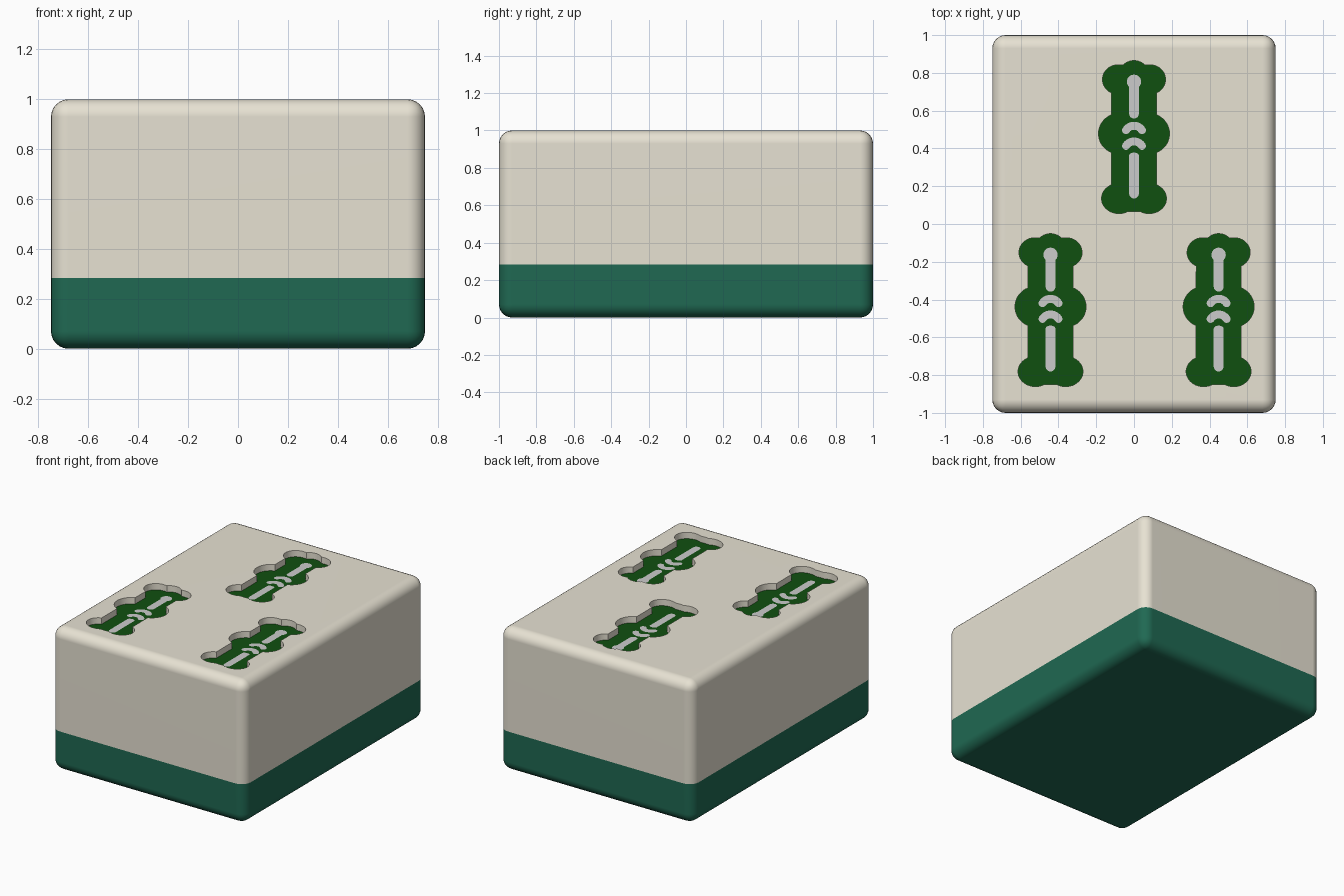
import bpy, bmesh
from math import cos, sin, radians
from mathutils import Vector

if "Cube" in bpy.data.objects:
    bpy.data.objects.remove(bpy.data.objects["Cube"])

FLOOR = 0.955          # height of the engraved floor
SPOTS = [(0, 0.46), (-0.442, -0.456), (0.448, -0.456)]


def material(name, rgb):
    m = bpy.data.materials.new(name)
    m.diffuse_color = (*rgb, 1)
    m.use_nodes = True
    m.node_tree.nodes["Principled BSDF"].inputs["Base Color"].default_value = m.diffuse_color
    return m


def add_object(name, bm, *mats):
    me = bpy.data.meshes.new(name)
    bm.to_mesh(me)
    bm.free()
    for m in mats:
        me.materials.append(m)
    ob = bpy.data.objects.new(name, me)
    bpy.context.collection.objects.link(ob)
    return ob


def arc(cx, cy, rx, ry, a0, a1, n=10):
    angles = [radians(a0 + (a1 - a0) * i / n) for i in range(n + 1)]
    return [(cx + rx * cos(a), cy + ry * sin(a)) for a in angles]


def flat(bm, outline, centre, z):
    return bm.faces.new([bm.verts.new((x + centre[0], y + centre[1], z)) for x, y in outline])


# Outline of one bamboo stick: right half built from lobes, then mirrored
half = (arc(0, 0.338, 0.075, 0.067, 90, 40, 5)
        + arc(0.085, 0.305, 0.082, 0.078, 92, -66, 14)
        + arc(0.08, 0.018, 0.108, 0.107, 69, -69, 14)
        + arc(0.08, -0.325, 0.092, 0.08, 65, -122, 16)
        + [(0, -0.395)])
stick = half + [(-x, y) for x, y in reversed(half[1:-1])]
stick.reverse()

# Pale marks: headed bar, two crescents, plain bar
headed_bar = arc(0, 0.293, 0.038, 0.038, -47, 227, 18) + arc(0, 0.124, 0.026, 0.026, 180, 360)
plain_bar = arc(0, -0.098, 0.026, 0.016, 0, 180) + arc(0, -0.299, 0.026, 0.026, 180, 360)


def crescent(cy, r=0.05, w=0.021, a=32):
    end = Vector((r * cos(radians(a)), r * sin(radians(a)) + cy))
    return (arc(0, cy, r + w, r + w, a, 180 - a, 14)
            + arc(-end.x, end.y, w, w, 180 - a, 360 - a, 8)[1:-1]
            + arc(0, cy, r - w, r - w, 180 - a, a, 14)
            + arc(end.x, end.y, w, w, a - 180, a, 8)[1:-1])


marks = [headed_bar, crescent(0.01), crescent(-0.073), plain_bar]

ivory = material("ivory", (0.8, 0.76, 0.65))
teal = material("teal", (0.014, 0.14, 0.085))
green = material("green", (0.005, 0.08, 0.005))

# Rounded block, split by colour into an ivory top and a teal back
bm = bmesh.new()
bmesh.ops.create_cube(bm, size=1)
for v in bm.verts:
    v.co = Vector((v.co.x * 1.5, v.co.y * 2, v.co.z + 0.5))
bmesh.ops.bevel(bm, geom=bm.edges[:], offset=0.07, segments=6, profile=0.5, affect='EDGES')
bmesh.ops.bisect_plane(bm, geom=bm.verts[:] + bm.edges[:] + bm.faces[:],
                       plane_co=(0, 0, 0.283), plane_no=(0, 0, 1))
for f in bm.faces:
    f.material_index = int(f.calc_center_median().z < 0.283)
body = add_object("tile_body", bm, ivory, teal)

# Stick-shaped cutter for the engraving
bm = bmesh.new()
for c in SPOTS:
    face = flat(bm, stick, c, FLOOR)
    ext = bmesh.ops.extrude_face_region(bm, geom=[face])
    for v in ext["geom"]:
        if isinstance(v, bmesh.types.BMVert):
            v.co.z = 1.1
bmesh.ops.recalc_face_normals(bm, faces=bm.faces[:])
# extruding leaves the floor face in place only when needed, so close any gaps
bmesh.ops.holes_fill(bm, edges=[e for e in bm.edges if e.is_boundary])
bmesh.ops.recalc_face_normals(bm, faces=bm.faces[:])
cutter = add_object("engraving_cutter", bm)
cutter.hide_render = True

cut = body.modifiers.new("engrave", 'BOOLEAN')
cut.operation = 'DIFFERENCE'
cut.solver = 'EXACT'
cut.object = cutter
bpy.context.view_layer.objects.active = body
body.select_set(True)
bpy.ops.object.modifier_apply(modifier=cut.name)
bpy.data.objects.remove(cutter)
bpy.ops.object.shade_smooth_by_angle(angle=radians(30))
wn = body.modifiers.new("even_shading", 'WEIGHTED_NORMAL')
wn.keep_sharp = True

# Painted floor and pale marks inside each engraving
for i, c in enumerate(SPOTS, 1):
    for name, shapes, z, mats in (("stick_paint", [stick], FLOOR + 0.001, [green]),
                                  ("stick_marks", marks, FLOOR + 0.003, [])):
        bm = bmesh.new()
        for s in shapes:
            f = flat(bm, s, c, z)
            f.normal_update()
            if f.normal.z < 0:
                f.normal_flip()
        add_object(f"{name}_{i}", bm, *mats)
